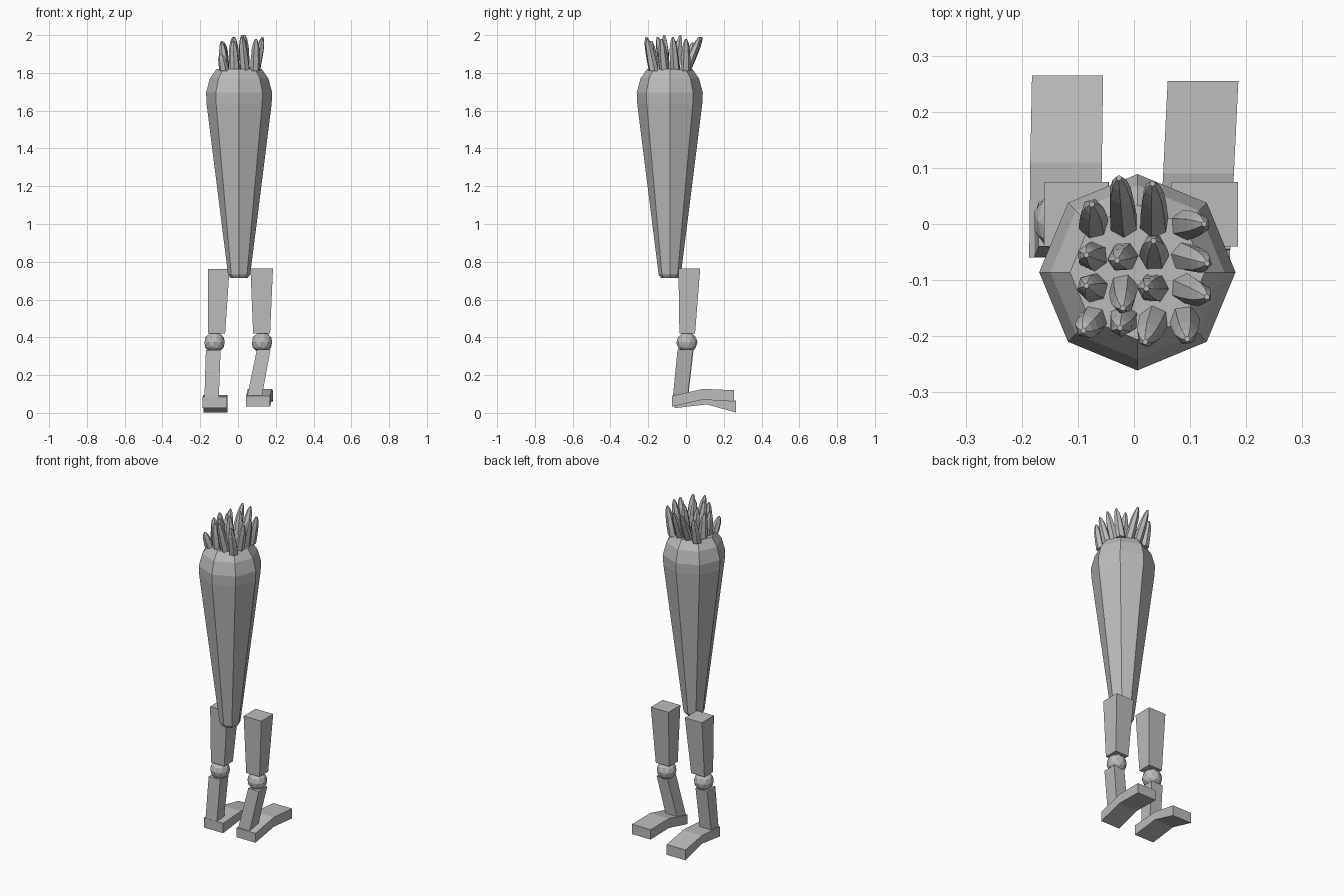
import bpy, bmesh, math, random
from mathutils import Vector

if "Cube" in bpy.data.objects:
    bpy.data.objects.remove(bpy.data.objects["Cube"])

random.seed(3)
grey = bpy.data.materials.new("plain grey")
grey.diffuse_color = (0.5, 0.5, 0.5, 1)
grey.use_nodes = True
grey.node_tree.nodes["Principled BSDF"].inputs["Base Color"].default_value = grey.diffuse_color


def finish(name, bm):
    bmesh.ops.recalc_face_normals(bm, faces=bm.faces)
    mesh = bpy.data.meshes.new(name)
    bm.to_mesh(mesh)
    bm.free()
    mesh.materials.append(grey)
    obj = bpy.data.objects.new(name, mesh)
    bpy.context.collection.objects.link(obj)
    return obj


def loft(bm, rings):
    """Skin a list of equal-length point rings and cap both ends."""
    loops = [[bm.verts.new(p) for p in ring] for ring in rings]
    n = len(loops[0])
    for a, b in zip(loops, loops[1:]):
        for i in range(n):
            j = (i + 1) % n
            bm.faces.new((a[i], a[j], b[j], b[i]))
    bm.faces.new(loops[0][::-1])
    bm.faces.new(loops[-1])


def circle(c, r, n, turn=0.0):
    return [(c[0] + r * math.cos(turn + i * math.tau / n),
             c[1] + r * math.sin(turn + i * math.tau / n), c[2]) for i in range(n)]


def rect(x0, x1, y0, y1, z):
    return [(x0, y0, z), (x1, y0, z), (x1, y1, z), (x0, y1, z)]


# Eight-sided tapering root body
profile = [(0.715, 0.046), (0.733, 0.059), (1.635, 0.172), (1.695, 0.175),
           (1.77, 0.155), (1.82, 0.12)]
bm = bmesh.new()
loft(bm, [circle((0.006, -0.086, z), r, 8) for z, r in profile])
finish("root_body", bm)

# Leaf crown: 4 x 4 leaning spikes, tip positions per row from back to front
tips = [
    [(-0.075, 0.035, 1.96), (-0.027, 0.082, 1.99), (0.033, 0.072, 1.99), (0.125, 0.0, 1.98)],
    [(-0.085, -0.055, 1.97), (-0.03, -0.065, 1.98), (0.035, -0.03, 2.0), (0.13, -0.07, 1.99)],
    [(-0.085, -0.11, 1.96), (-0.02, -0.15, 1.99), (0.022, -0.115, 2.0), (0.13, -0.13, 1.98)],
    [(-0.09, -0.19, 1.90), (-0.025, -0.185, 1.97), (0.02, -0.21, 1.99), (0.095, -0.205, 1.98)],
]
bm = bmesh.new()
for row, line in enumerate(tips):
    for col, tip in enumerate(line):
        base = Vector((-0.072 + 0.054 * col, -0.002 - 0.056 * row, 1.81))
        turn = random.uniform(0, 1)
        rings = []
        for t, r in ((0, 0.027), (0.35, 0.025), (0.68, 0.021), (0.88, 0.014), (1, 0.005)):
            rings.append(circle(base.lerp(Vector(tip), t), r, 6, turn))
        loft(bm, rings)
finish("leaf_crown", bm)

# Legs: thigh and shin as bottom and top rectangles (x0, x1, y0, y1, z),
# foot as a bent side profile of (y, z bottom, z top, x0, x1)
legs = {
    "left": dict(
        thigh=[(-0.158, -0.068, -0.035, 0.048, 0.42), (-0.16, -0.045, -0.04, 0.075, 0.762)],
        knee=(-0.124, 0.005, 0.373),
        shin=[(-0.178, -0.102, -0.06, 0.01, 0.07), (-0.17, -0.092, -0.04, 0.04, 0.333)],
        foot=[(-0.06, 0.025, 0.085, -0.187, -0.058), (0.11, 0.045, 0.095, -0.185, -0.057),
              (0.265, 0.002, 0.065, -0.182, -0.055)]),
    "right": dict(
        thigh=[(0.08, 0.17, -0.035, 0.048, 0.42), (0.066, 0.185, -0.04, 0.075, 0.765)],
        knee=(0.127, 0.005, 0.373),
        shin=[(0.047, 0.125, -0.07, 0.008, 0.08), (0.1, 0.172, -0.045, 0.037, 0.335)],
        foot=[(-0.074, 0.033, 0.09, 0.043, 0.17), (0.09, 0.07, 0.127, 0.052, 0.178),
              (0.255, 0.06, 0.12, 0.06, 0.186)]),
}
for side, leg in legs.items():
    for part in ("thigh", "shin"):
        bm = bmesh.new()
        loft(bm, [rect(*r) for r in leg[part]])
        finish(f"{side}_{part}", bm)

    bm = bmesh.new()
    bmesh.ops.create_icosphere(bm, subdivisions=2, radius=0.056)
    finish(f"{side}_knee", bm).location = leg["knee"]

    bm = bmesh.new()
    loft(bm, [[(x0, y, z0), (x1, y, z0), (x1, y, z1), (x0, y, z1)]
              for y, z0, z1, x0, x1 in leg["foot"]])
    finish(f"{side}_foot", bm)
